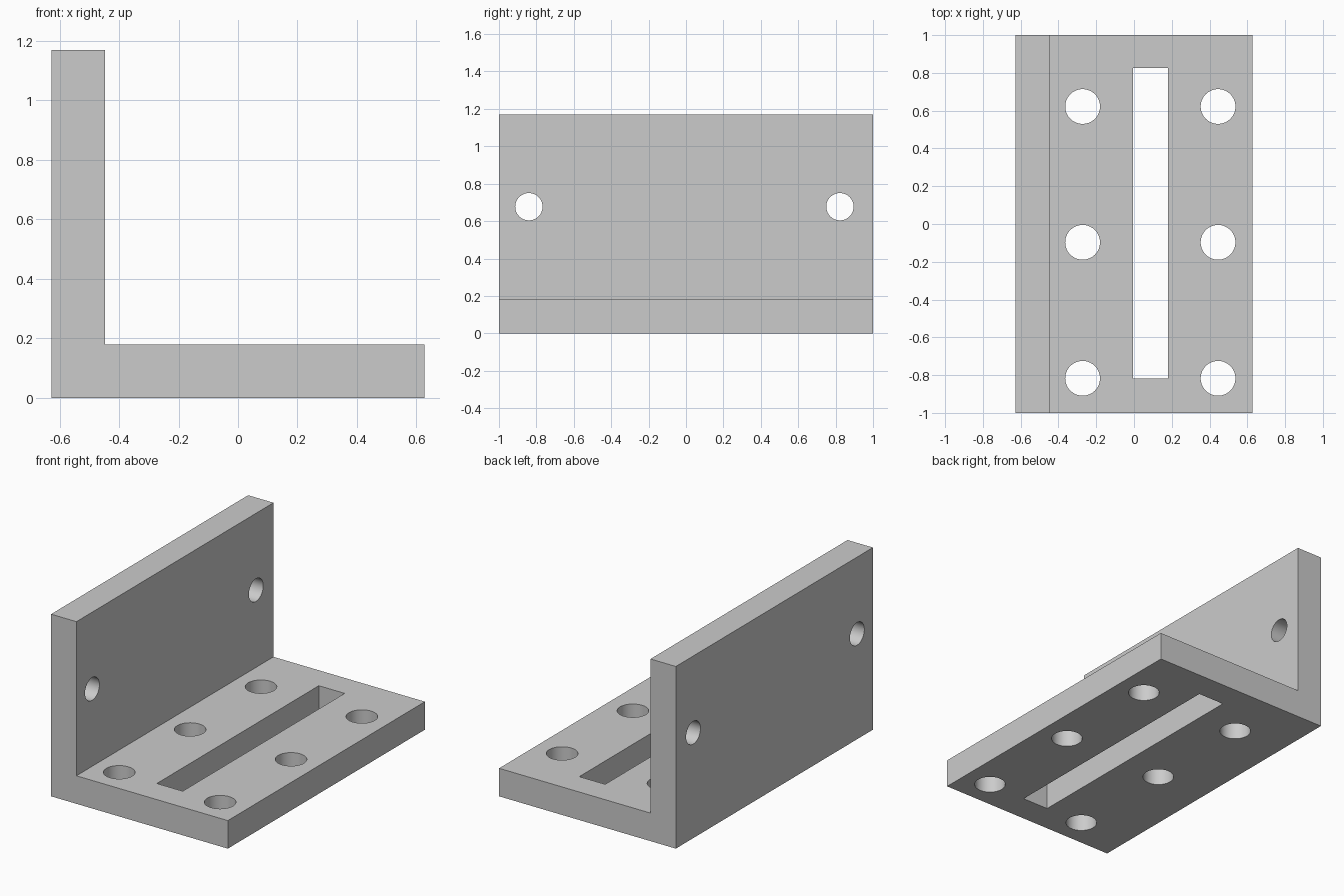
import bpy, bmesh, math
from mathutils import Matrix

if "Cube" in bpy.data.objects:
    bpy.data.objects.remove(bpy.data.objects["Cube"])

grey = bpy.data.materials.new("light_grey")
grey.diffuse_color = (0.6, 0.6, 0.6, 1)
grey.use_nodes = True
grey.node_tree.nodes["Principled BSDF"].inputs["Base Color"].default_value = grey.diffuse_color


def add_object(name, bm):
    bmesh.ops.recalc_face_normals(bm, faces=bm.faces)
    mesh = bpy.data.meshes.new(name)
    bm.to_mesh(mesh)
    bm.free()
    mesh.materials.append(grey)
    obj = bpy.data.objects.new(name, mesh)
    bpy.context.collection.objects.link(obj)
    return obj


# L-shaped bracket: profile in x/z extruded along y
L, R, T, H = -0.628, 0.628, 0.18, 1.17
profile = [(L, 0), (R, 0), (R, T), (L + T, T), (L + T, H), (L, H)]
bm = bmesh.new()
face = bm.faces.new([bm.verts.new((x, -1, z)) for x, z in profile])
ext = bmesh.ops.extrude_face_region(bm, geom=[face])
bmesh.ops.translate(bm, vec=(0, 2, 0),
                    verts=[v for v in ext["geom"] if isinstance(v, bmesh.types.BMVert)])
bracket = add_object("angle_bracket", bm)

# Cutter holding all holes and the slot
bm = bmesh.new()


def hole(centre, radius, turn=Matrix()):
    bmesh.ops.create_cone(bm, cap_ends=True, segments=64, radius1=radius, radius2=radius,
                          depth=0.4, matrix=Matrix.Translation(centre) @ turn)


# Base holes
for x in (-0.272, 0.445):
    for y in (-0.817, -0.097, 0.622):
        hole((x, y, T / 2), 0.092)

# Wall holes
for y in (-0.84, 0.823):
    hole((L + T / 2, y, 0.677), 0.073, Matrix.Rotation(math.pi / 2, 4, 'Y'))

# Long slot in the base
bmesh.ops.create_cube(bm, size=1, matrix=Matrix.Translation((0.088, 0.004, T / 2))
                      @ Matrix.Diagonal((0.184, 1.644, 0.4, 1)))
cutter = add_object("hole_cutter", bm)

# Cut, then discard the cutter
cut = bracket.modifiers.new("holes", 'BOOLEAN')
cut.operation = 'DIFFERENCE'
cut.solver = 'EXACT'
cut.object = cutter
bpy.context.view_layer.objects.active = bracket
bracket.select_set(True)
bpy.ops.object.modifier_apply(modifier=cut.name)
bpy.data.objects.remove(cutter)
bpy.ops.object.shade_smooth_by_angle(angle=math.radians(30))
